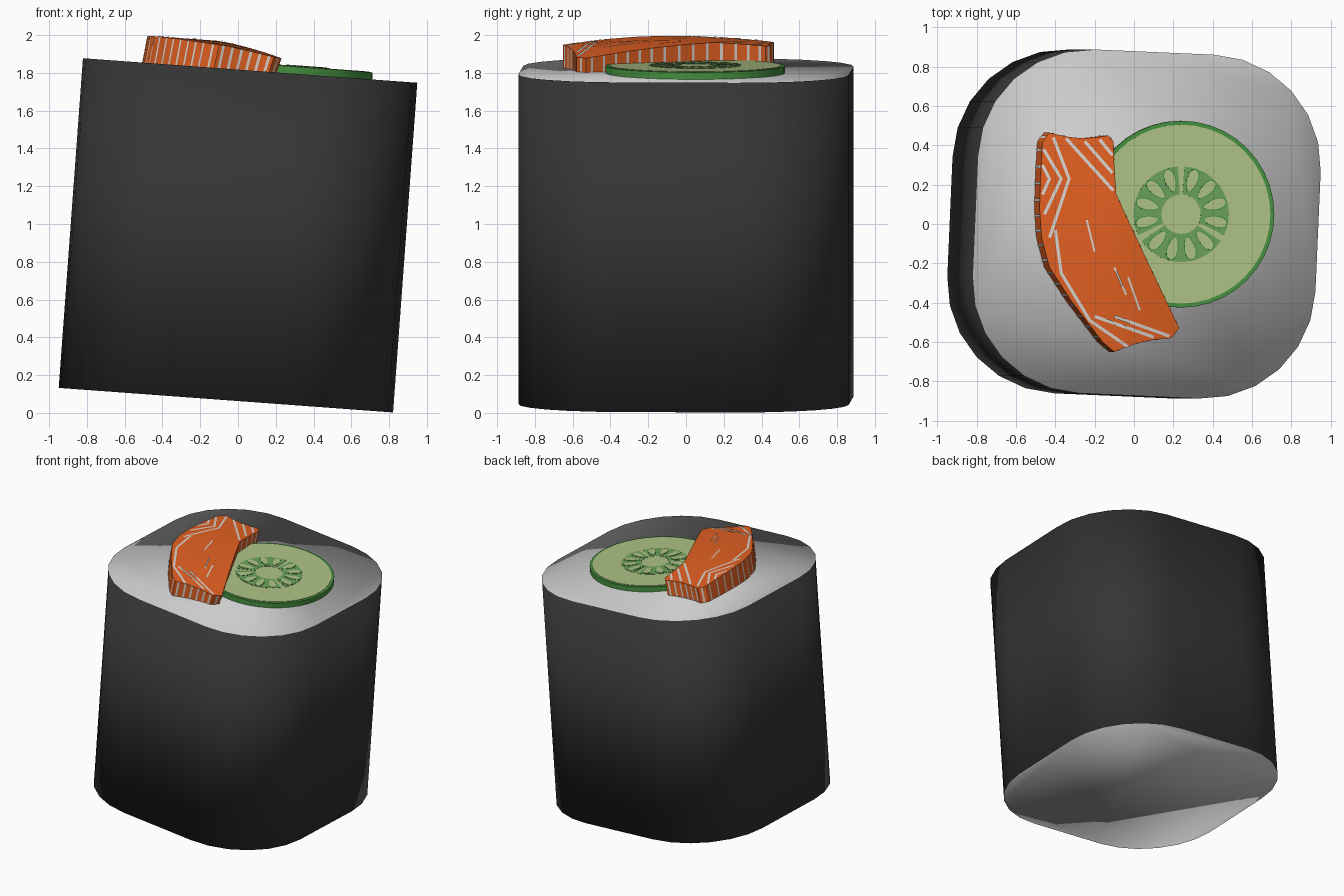
import bpy, bmesh, math
from mathutils import Matrix, Vector

if "Cube" in bpy.data.objects:
    bpy.data.objects.remove(bpy.data.objects["Cube"])

TILT = math.radians(4.2)


def mat(name, r, g, b):
    m = bpy.data.materials.new(name)
    m.diffuse_color = (r, g, b, 1)
    m.use_nodes = True
    m.node_tree.nodes["Principled BSDF"].inputs["Base Color"].default_value = m.diffuse_color
    return m


NORI = mat("seaweed_black", 0.035, 0.035, 0.035)
RICE = mat("rice_white", 0.8, 0.8, 0.8)
SKIN = mat("cucumber_skin", 0.06, 0.29, 0.05)
FLESH = mat("cucumber_flesh", 0.43, 0.55, 0.24)
GEL = mat("cucumber_gel", 0.15, 0.36, 0.11)
SALMON = mat("salmon_orange", 0.78, 0.12, 0.016)
FAT = mat("salmon_fat", 0.7, 0.66, 0.62)


def finish(bm, name, mats, matrix=None, smooth=None):
    bmesh.ops.recalc_face_normals(bm, faces=bm.faces)
    me = bpy.data.meshes.new(name)
    bm.to_mesh(me)
    bm.free()
    ob = bpy.data.objects.new(name, me)
    bpy.context.collection.objects.link(ob)
    for m in mats:
        me.materials.append(m)
    if matrix:
        me.transform(matrix)
    if smooth:
        bpy.ops.object.select_all(action='DESELECT')
        ob.select_set(True)
        bpy.context.view_layer.objects.active = ob
        bpy.ops.object.shade_smooth_by_angle(angle=math.radians(smooth))
    return ob


def prism(bm, pts, z0, z1):
    lo = [bm.verts.new((x, y, z0)) for x, y in pts]
    hi = [bm.verts.new((x, y, z1)) for x, y in pts]
    n = len(pts)
    for i in range(n):
        j = (i + 1) % n
        bm.faces.new((lo[i], lo[j], hi[j], hi[i]))
    return [bm.faces.new(lo[::-1]), bm.faces.new(hi)]


def arc(cx, cy, r, a0, a1, n):
    return [(cx + r * math.cos(math.radians(a0 + (a1 - a0) * i / n)),
             cy + r * math.sin(math.radians(a0 + (a1 - a0) * i / n))) for i in range(n + 1)]


# roll: rounded square, normals smoothed right over the rim
HALF, R = 0.875, 0.57
c = HALF - R
outline = []
for k, (sx, sy) in enumerate([(1, 1), (-1, 1), (-1, -1), (1, -1)]):
    outline += arc(sx * c, sy * c, R, 90 * k, 90 * k + 90, 6)
bm = bmesh.new()
for f in prism(bm, outline, -0.875, 0.875):
    f.material_index = 1
for f in bm.faces:
    f.smooth = True
finish(bm, "rice_roll", [NORI, RICE],
       Matrix.Translation((0, 0, 0.94)) @ Matrix.Rotation(TILT, 4, 'Y')
       @ Matrix.Rotation(math.radians(-2.5), 4, 'Z'))


def plane(x):
    return 1.819 - 0.0735 * x


# cucumber slice, layered upwards from the tilted top
cuke = Matrix.Translation((0.237, 0.05, plane(0.237))) @ Matrix.Rotation(TILT, 4, 'Y')
bm = bmesh.new()
prism(bm, arc(0, 0, 0.475, 0, 360, 40)[:-1], -0.005, 0.036)
finish(bm, "cucumber_skin", [SKIN], cuke, 30)
bm = bmesh.new()
prism(bm, arc(0, 0, 0.455, 0, 360, 40)[:-1], 0.03, 0.039)
finish(bm, "cucumber_flesh", [FLESH], cuke)

gel, rims, seeds = bmesh.new(), bmesh.new(), bmesh.new()


def seed(bm, ang, grow, z):
    ca, sa = math.cos(ang), math.sin(ang)
    pts = []
    for i in range(14):
        t = math.tau * i / 14
        u = 0.178 + (0.058 + grow) * math.cos(t)
        v = (0.025 + grow) * math.sin(t) * (1 + 0.3 * math.cos(t))
        pts.append((u * ca - v * sa, u * sa + v * ca))
    prism(bm, pts, 0.037, z)


for s in (-30, 90, 210):
    prism(gel, arc(0, 0, 0.243, s + 4, s + 116, 16) + arc(0, 0, 0.10, s + 116, s + 4, 16), 0.037, 0.041)
    for k in range(4):
        a = math.radians(s + 18 + 28 * k)
        seed(rims, a, 0.005, 0.0425)
        seed(seeds, a, 0, 0.044)
finish(gel, "cucumber_gel", [GEL], cuke)
finish(rims, "cucumber_seed_rims", [SKIN], cuke)
finish(seeds, "cucumber_seeds", [FLESH], cuke)


# salmon slice: left/right edge pairs swept from back to front
def top(x, y):
    h = 0.143 - 0.03 * ((y + 0.15) / 0.6) ** 2 - 0.18 * max(0, x + 0.08)
    return plane(x) + h


ROWS = [(-.43, .465, -.13, .45), (-.465, .42, -.105, .42), (-.475, .25, -.10, .30),
        (-.48, .08, -.09, .15), (-.47, -.07, -.02, 0), (-.43, -.22, .05, -.15),
        (-.32, -.39, .14, -.34), (-.16, -.60, .23, -.53), (-.1, -.65, .19, -.58)]
NU = 6
grid = []
for k, (x0, y0, x1, y1) in enumerate(ROWS):
    row = []
    for i in range(NU + 1):
        u = i / NU
        dent = math.sin(math.pi * u) * (-0.02 if k == 0 else 0.015 if k == 8 else 0)
        row.append((x0 + (x1 - x0) * u, y0 + (y1 - y0) * u + dent))
    grid.append(row)


def low(x, y):
    return (x - 0.028, y, plane(x - 0.028) - 0.01)


bm = bmesh.new()
hi = [[bm.verts.new((x, y, top(x, y))) for x, y in r] for r in grid]
lo = [[bm.verts.new(low(x, y)) for x, y in r] for r in grid]
for g in (hi, lo):
    for a, b in zip(g, g[1:]):
        for i in range(NU):
            bm.faces.new((a[i], a[i + 1], b[i + 1], b[i]))


def rim(g):
    return g[0] + [r[-1] for r in g[1:]] + g[-1][-2::-1] + [r[0] for r in g[-2:0:-1]]


a, b = rim(hi), rim(lo)
for i in range(len(a)):
    j = (i + 1) % len(a)
    bm.faces.new((a[i], a[j], b[j], b[i]))
finish(bm, "salmon_slice", [SALMON], smooth=30)

# fat lines on the salmon top
LINES = [[(-.465, .3), (-.43, .23), (-.465, .15)], [(-.46, .38), (-.37, .23), (-.455, .05)],
         [(-.41, .44), (-.33, .23), (-.43, -.07)],
         [(-.40, -.03), (-.37, -.25), (-.225, -.49), (-.03, -.625)],
         [(-.2, -.47), (.1, -.575)], [(-.1, -.47), (.18, -.57)],
         [(-.345, .435), (-.25, .33), (-.105, .17)], [(-.25, .42), (-.11, .26)],
         [(-.175, .43), (-.11, .35)], [(-.24, .02), (-.2, -.14)],
         [(-.1, -.22), (-.04, -.36)], [(-.03, -.27), (.03, -.44)]]
bm = bmesh.new()
for n, line in enumerate(LINES):
    pts = []
    for p, q in zip(line, line[1:]):
        pts += [Vector(p).lerp(Vector(q), i / 4) for i in range(4)]
    pts.append(Vector(line[-1]))
    w = 0.008 if n < 9 else 0.005
    prev = None
    for i, p in enumerate(pts):
        d = (pts[min(i + 1, len(pts) - 1)] - pts[max(i - 1, 0)]).normalized() * w
        pair = [bm.verts.new((q.x, q.y, top(q.x, q.y) + 0.003))
                for q in (p + Vector((-d.y, d.x)), p - Vector((-d.y, d.x)))]
        if prev:
            bm.faces.new((prev[0], prev[1], pair[1], pair[0]))
        prev = pair
# fat lines down the salmon sides
edge = [Vector(p) for p in rim(grid)]
for p, q in zip(edge, edge[1:] + edge[:1]):
    d = (q - p).normalized()
    out = Vector((-d.y, d.x)) * 0.002
    cnt = max(1, round((q - p).length / 0.075))
    for i in range(cnt):
        m = p.lerp(q, (i + 0.5) / cnt) + out
        s, e = m - d * 0.007, m + d * 0.007
        bm.faces.new([bm.verts.new(v) for v in ((s.x, s.y, top(*s)), (e.x, e.y, top(*e)), low(*e), low(*s))])
finish(bm, "salmon_fat_lines", [FAT])
